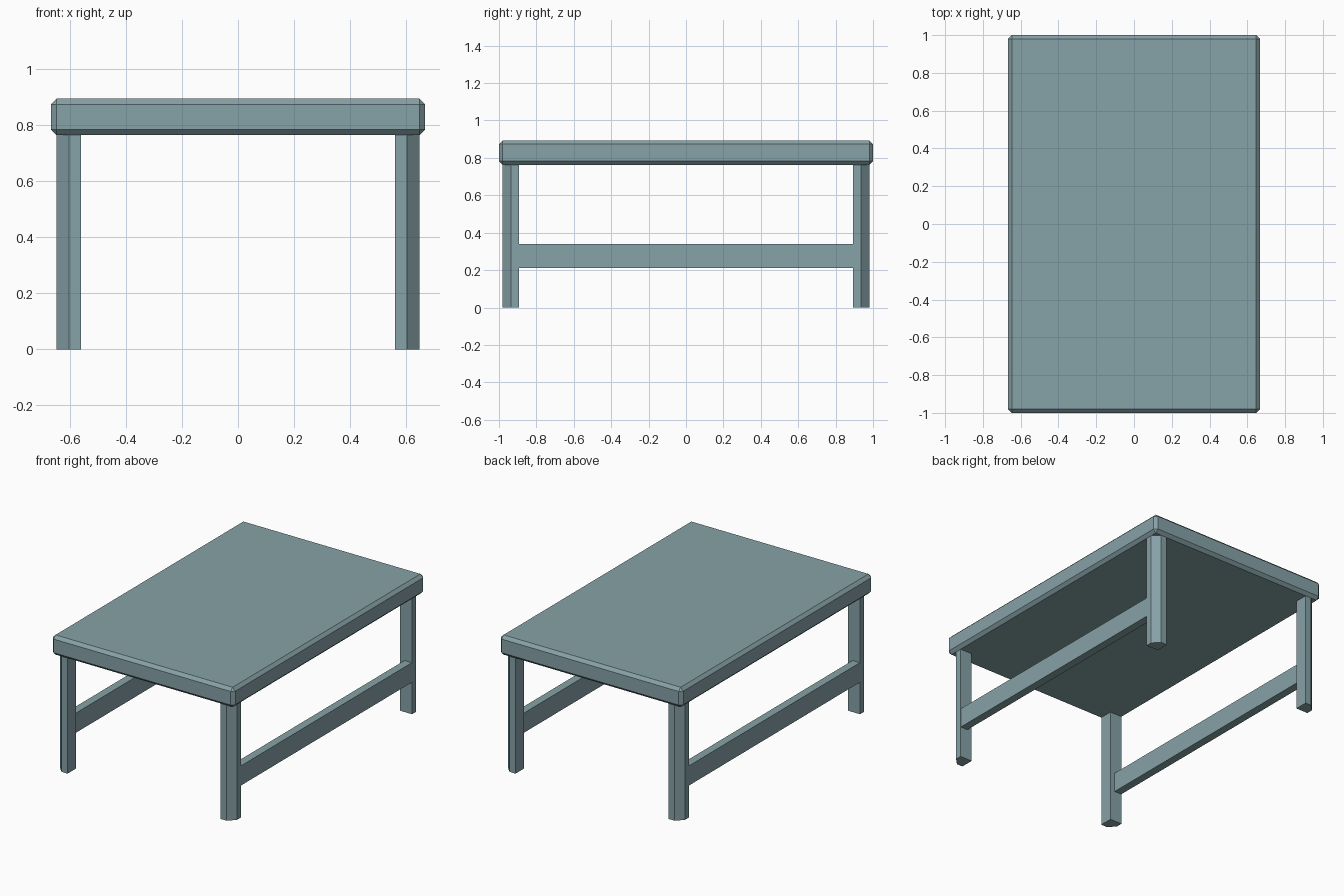
import bpy
import bmesh

if "Cube" in bpy.data.objects:
    bpy.data.objects.remove(bpy.data.objects["Cube"])

mat = bpy.data.materials.new("grey teal")
mat.diffuse_color = (0.24, 0.36, 0.385, 1)
mat.use_nodes = True
mat.node_tree.nodes["Principled BSDF"].inputs["Base Color"].default_value = mat.diffuse_color


def make_object(name, bm):
    bmesh.ops.recalc_face_normals(bm, faces=bm.faces)
    mesh = bpy.data.meshes.new(name)
    bm.to_mesh(mesh)
    bm.free()
    mesh.materials.append(mat)
    obj = bpy.data.objects.new(name, mesh)
    bpy.context.collection.objects.link(obj)
    return obj


def box(name, lo, hi, bevel=0):
    bm = bmesh.new()
    bmesh.ops.create_cube(bm, size=1)
    for v in bm.verts:
        v.co = [(a + b) / 2 + c * (b - a) for a, b, c in zip(lo, hi, v.co)]
    if bevel:
        bmesh.ops.bevel(bm, geom=bm.edges[:], offset=bevel, segments=1,
                        profile=0.5, affect='EDGES')
    return make_object(name, bm)


def prism(name, outline, height):
    bm = bmesh.new()
    base = bm.faces.new([bm.verts.new((x, y, 0)) for x, y in outline])
    top = bmesh.ops.extrude_face_region(bm, geom=[base], use_keep_orig=True)["geom"]
    for v in top:
        if isinstance(v, bmesh.types.BMVert):
            v.co.z = height
    return make_object(name, bm)


# Thick top with chamfered edges
box("table_top", (-0.667, -1, 0.763), (0.667, 1, 0.893), bevel=0.02)

# Legs: square posts with the outer corner cut off
xi, xo, yi, yo, cut = 0.559, 0.647, 0.892, 0.98, 0.044
outline = [(xi, yi), (xo, yi), (xo, yo - cut), (xo - cut, yo), (xi, yo)]
for sx, side in ((-1, "left"), (1, "right")):
    for sy, end in ((-1, "front"), (1, "back")):
        prism(f"{end}_{side}_leg", [(x * sx, y * sy) for x, y in outline], 0.764)
    # Side stretcher joining front and back legs
    a, b = sorted((sx * 0.592, sx * 0.646))
    box(f"{side}_stretcher", (a, -yi, 0.21), (b, yi, 0.34))
